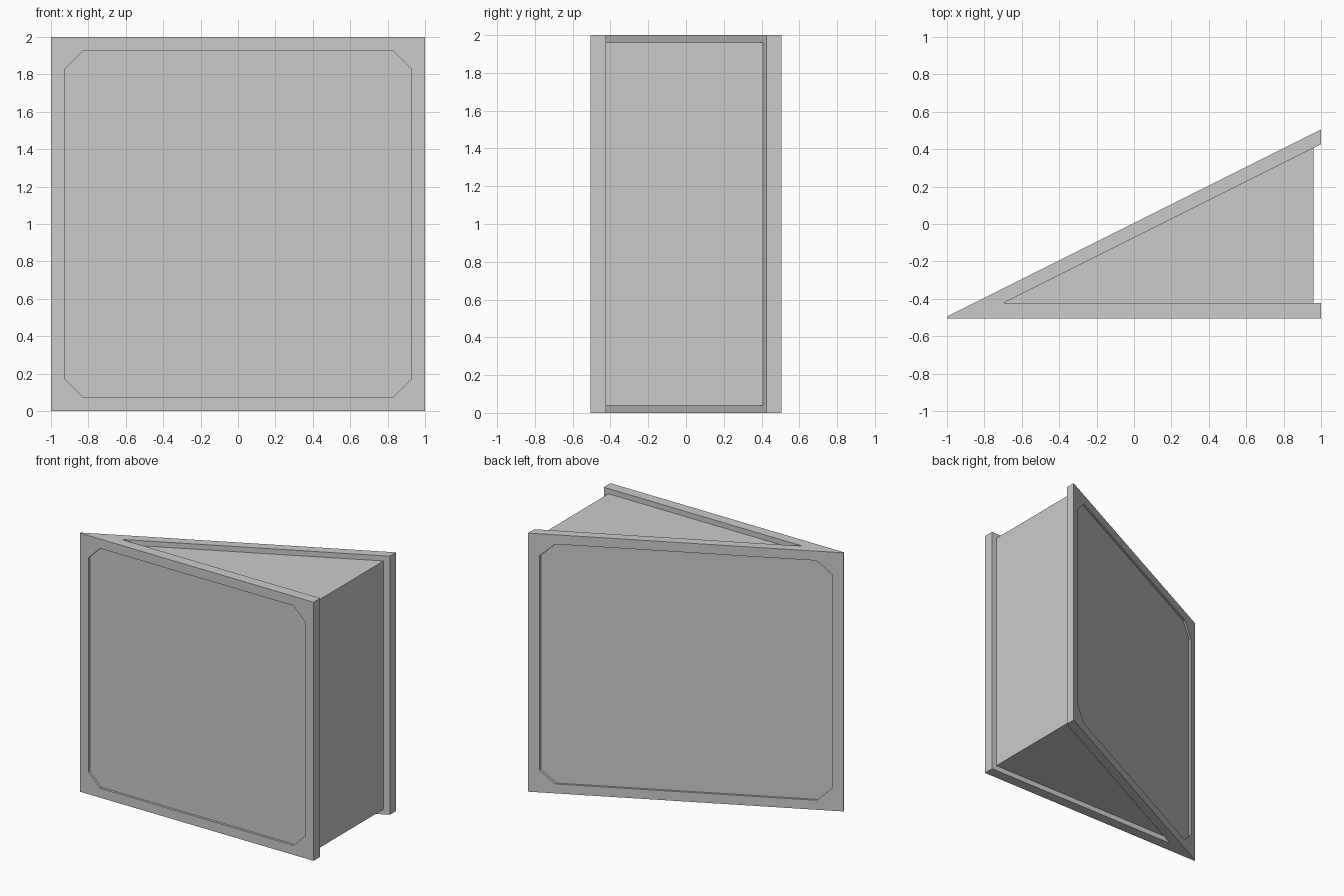
import bpy, bmesh
from mathutils import Vector

if "Cube" in bpy.data.objects:
    bpy.data.objects.remove(bpy.data.objects["Cube"])


def prism(name, points, offset):
    """Sweep a flat outline along an offset vector into a closed solid."""
    bm = bmesh.new()
    face = bm.faces.new([bm.verts.new(p) for p in points])
    swept = bmesh.ops.extrude_face_region(bm, geom=[face])["geom"]
    verts = [v for v in swept if isinstance(v, bmesh.types.BMVert)]
    bmesh.ops.translate(bm, verts=verts, vec=Vector(offset))
    bmesh.ops.recalc_face_normals(bm, faces=bm.faces)
    mesh = bpy.data.meshes.new(name)
    bm.to_mesh(mesh)
    bm.free()
    obj = bpy.data.objects.new(name, mesh)
    bpy.context.collection.objects.link(obj)
    return obj


def carve(target, cutter):
    """Cut a recess, bake it, and discard the cutter."""
    cutter.hide_render = True
    mod = target.modifiers.new("recess", "BOOLEAN")
    mod.operation = "DIFFERENCE"
    mod.solver = "EXACT"
    mod.object = cutter
    bpy.context.view_layer.objects.active = target
    bpy.ops.object.modifier_apply(modifier=mod.name)
    bpy.data.objects.remove(cutter)


FRONT = -0.505
DEPTH = 0.018


def slope(x):
    """Height in y of the slanted outer face."""
    return 0.005 + 0.5 * x


# V-shaped shell: front plate and slanted back plate joined at the left edge
shell_outline = [(-1, FRONT), (1, FRONT), (1, -0.423), (-0.70, -0.423),
                 (1, 0.427), (1, slope(1)), (-1, slope(-1))]
shell = prism("wedge_shell", [(x, y, 0) for x, y in shell_outline], (0, 0, 2))

# Chamfered shallow panels in both large faces
a, b = 0.927, 0.828
panel = [(-b, -a), (b, -a), (a, -b), (a, b), (b, a), (-b, a), (-a, b), (-a, -b)]
carve(shell, prism("front_panel_cutter",
                   [(x, FRONT - 0.1, z + 1) for x, z in panel], (0, 0.1 + DEPTH, 0)))
carve(shell, prism("back_panel_cutter",
                   [(x, slope(x) + 0.1, z + 1) for x, z in panel], (0, -0.1 - DEPTH, 0)))

# Core filling the wedge, set back from the top, bottom and right side
core_outline = [(-0.70, -0.433), (0.96, -0.433), (0.96, 0.417), (-0.70, -0.413)]
prism("wedge_core", [(x, y, 0.04) for x, y in core_outline], (0, 0, 1.92))
